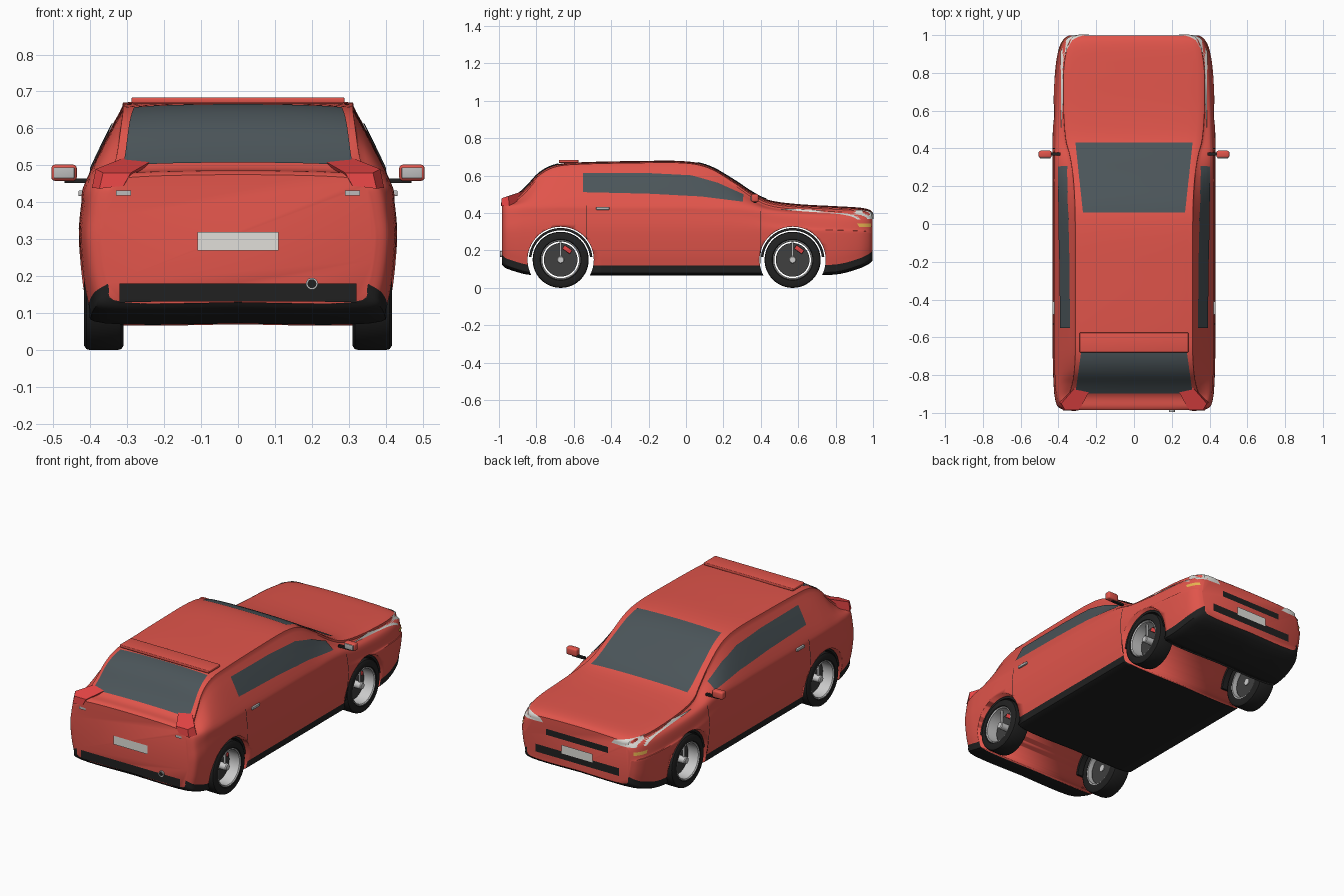
import bpy, bmesh, math
from mathutils import Vector
from mathutils.bvhtree import BVHTree

if "Cube" in bpy.data.objects:
    bpy.data.objects.remove(bpy.data.objects["Cube"])

COLS = {"red": (.75, .09, .07), "black": (.015, .015, .015), "glass": (.07, .09, .10),
        "lamp": (.8, .06, .06), "white": (.75, .74, .7), "silver": (.5, .5, .5),
        "amber": (.8, .45, .08), "dark": (.05, .05, .05), "rim": (.6, .6, .6)}
MATS = {}
for k, c in COLS.items():
    MATS[k] = bpy.data.materials.new(k)
    MATS[k].diffuse_color = (*c, 1)


def finish(name, bm, mats, angle=35, recalc=True):
    if recalc:
        bmesh.ops.recalc_face_normals(bm, faces=bm.faces)
    me = bpy.data.meshes.new(name)
    bm.to_mesh(me)
    bm.free()
    ob = bpy.data.objects.new(name, me)
    bpy.context.collection.objects.link(ob)
    for m in mats:
        me.materials.append(MATS[m])
    bpy.ops.object.select_all(action='DESELECT')
    ob.select_set(True)
    bpy.context.view_layer.objects.active = ob
    bpy.ops.object.shade_smooth_by_angle(angle=math.radians(angle))
    return ob


def box(name, lo, hi, mat, bevel=0.0):
    bm = bmesh.new()
    bmesh.ops.create_cube(bm, size=1)
    lo, hi = Vector(lo), Vector(hi)
    for v in bm.verts:
        v.co = Vector([(lo[i] + hi[i]) / 2 + v.co[i] * abs(hi[i] - lo[i]) for i in range(3)])
    if bevel:
        bmesh.ops.bevel(bm, geom=bm.edges[:], offset=bevel, segments=3, affect='EDGES', profile=.5)
    return finish(name, bm, [mat])


def lathe(name, prof, c, mat, a0=0, a1=360, n=48, s=1):
    """Closed (x, r) profile turned about an x axis through c=(y, z)."""
    bm = bmesh.new()
    full = a1 - a0 == 360
    rings = []
    for i in range(n if full else n + 1):
        a = math.radians(a0 + (a1 - a0) * i / n)
        rings.append([bm.verts.new((s * x, c[0] + r * math.cos(a), c[1] + r * math.sin(a))) for x, r in prof])
    m = len(prof)
    for i in range(n):
        A, B = rings[i], rings[(i + 1) % len(rings)]
        for j in range(m):
            bm.faces.new((A[j], A[(j + 1) % m], B[(j + 1) % m], B[j]))
    if not full:
        bm.faces.new(rings[0])
        bm.faces.new(rings[-1])
    bmesh.ops.remove_doubles(bm, verts=bm.verts, dist=1e-5)
    return finish(name, bm, [mat])


def spline(pts, sub, last=None):
    """Catmull-Rom through tuples."""
    P = [Vector(p) for p in pts]
    ext = [P[0]] + P + [Vector(last) if last else P[-1]]
    out = []
    for i in range(1, len(ext) - 2):
        a, b, c, d = ext[i - 1:i + 3]
        for k in range(sub):
            t = k / sub
            out.append(.5 * (2 * b + (c - a) * t + (2 * a - 5 * b + 4 * c - d) * t * t + (3 * b - a - 3 * c + d) * t ** 3))
    return out + [P[-1]]


# body shell: stations of (y, half width, floor, belt, roof half width, top)
ST = [(-.985, .37, .13, .42, .34, .475), (-.965, .405, .11, .43, .365, .485), (-.91, .42, .09, .44, .35, .495),
      (-.85, .425, .075, .45, .335, .545), (-.78, .428, .07, .455, .325, .618), (-.69, .43, .07, .46, .32, .66),
      (-.55, .43, .07, .46, .32, .672), (-.28, .43, .07, .46, .32, .678), (-.02, .43, .07, .46, .32, .678),
      (.12, .43, .07, .455, .322, .652), (.25, .43, .07, .45, .33, .58), (.36, .43, .07, .435, .345, .508),
      (.45, .43, .07, .41, .365, .468), (.6, .427, .07, .39, .375, .448), (.8, .418, .075, .375, .375, .437),
      (.92, .40, .105, .37, .36, .43), (.975, .375, .13, .365, .34, .42), (.998, .345, .15, .35, .31, .405)]
SUB = 5
bm = bmesh.new()
rings = []
for st in spline([Vector(s) for s in ST], SUB):
    y, w, zb, belt, rw, T = st
    half = spline([(0, zb), (.84 * w, zb), (.95 * w, zb + .05), (w, .29), (.985 * w, belt - .06),
                   (.955 * w, belt), (rw, T - .035), (rw - .04, T - .008), (0, T)], SUB, (-(rw - .04), T - .008))
    loop = half + [Vector((-p.x, p.y)) for p in reversed(half[1:-1])]
    rings.append([bm.verts.new((p.x, y, p.y)) for p in loop])
N = len(rings[0])
for A, B in zip(rings, rings[1:]):
    for j in range(N):
        f = bm.faces.new((A[j], A[(j + 1) % N], B[(j + 1) % N], B[j]))
        if j < 2 * SUB or j >= N - 2 * SUB:
            f.material_index = 1
bm.faces.new(rings[0])
bm.faces.new(rings[-1])
bmesh.ops.recalc_face_normals(bm, faces=bm.faces)
bm.normal_update()
BVH = BVHTree.FromBMesh(bm)
body = finish("body", bm, ["red", "black"])

# wheel arches cut through the body
WHEELS = {"rear": (-.67, .15), "front": (.57, .15)}
for k, c in WHEELS.items():
    cut = lathe("arch_cutter", [(-.6, 0), (-.6, .177), (.6, .177), (.6, 0)], c, "red", n=64)
    cut.hide_render = True
    mod = body.modifiers.new("arch", 'BOOLEAN')
    mod.operation, mod.object, mod.solver = 'DIFFERENCE', cut, 'EXACT'
    bpy.context.view_layer.objects.active = body
    bpy.ops.object.modifier_apply(modifier=mod.name)
    bpy.data.objects.remove(cut)


def panel(name, low, high, view, mat, off=.004, n=5, rows=8):
    """Patch between two polylines, laid on the body as seen along a view axis."""
    def dense(L):
        L = [Vector(p) for p in L]
        return [a.lerp(b, k / n) for a, b in zip(L, L[1:]) for k in range(n)] + [L[-1]]
    sign = -1 if view[0] == '-' else 1
    ax = "xyz".index(view[1])
    bm = bmesh.new()
    grid = []
    for a, b in zip(dense(low), dense(high)):
        col = []
        for r in range(rows + 1):
            p = list(a.lerp(b, r / rows))
            p.insert(ax, 2 * sign)
            d = [0, 0, 0]
            d[ax] = -sign
            hit, nor, _, _ = BVH.ray_cast(Vector(p), Vector(d))
            col.append(bm.verts.new(hit + nor * off) if hit else None)
        grid.append(col)
    for A, B in zip(grid, grid[1:]):
        for r in range(rows):
            q = (A[r], B[r], B[r + 1], A[r + 1])
            if all(q):
                bm.faces.new(q)
    return finish(name, bm, [mat])


def rect(name, u0, u1, v0, v1, view, mat, **kw):
    return panel(name, [(u0, v0), (u1, v0)], [(u0, v1), (u1, v1)], view, mat, **kw)


# glass
panel("windscreen", [(-.31, .43), (0, .43), (.31, .43)], [(-.27, .06), (0, .06), (.27, .06)], "+z", "glass", rows=16)
panel("rear_window", [(-.31, -.895), (0, -.895), (.31, -.895)], [(-.28, -.68), (0, -.68), (.28, -.68)], "+z", "glass", rows=16)
for s, side in ((-1, "left"), (1, "right")):
    v = "+x" if s > 0 else "-x"
    panel(side + "_side_window", [(-.55, .51), (-.2, .502), (.08, .487), (.2, .472), (.305, .458)],
          [(-.55, .612), (-.2, .612), (.03, .6), (.17, .56), (.305, .498)], v, "glass")
    # door details
    rect(side + "_rear_door_seam", -.532, -.528, .26, .44, v, "black", off=.002)
    rect(side + "_front_door_seam", .398, .402, .13, .41, v, "black", off=.002)
    box(side + "_door_handle", (s * .415, -.48, .417), (s * .432, -.41, .432), "silver", .003)
    # nose and tail lamps
    panel(side + "_headlight", [(s * .22, .372), (s * .385, .365)], [(s * .24, .395), (s * .385, .418)], "+y", "white")
    rect(side + "_indicator", s * .352, s * .39, .325, .343, "+y", "amber")
    rect(side + "_reflector", s * .29, s * .33, .418, .432, "-y", "silver", off=.006)
    bm = bmesh.new()
    top = [(.225, -.865, .517), (.31, -.865, .52), (.385, -.95, .49), (.365, -.985, .48), (.29, -.985, .48)]
    up = [bm.verts.new((s * x, y, z)) for x, y, z in top]
    dn = [bm.verts.new((s * x, y, z)) for x, y, z in
          [(.255, -.875, .475), (.31, -.875, .46), (.395, -.945, .44), (.375, -.988, .437), (.31, -.989, .445)]]
    bm.faces.new(up)
    bm.faces.new(dn)
    for i in range(5):
        bm.faces.new((up[i], up[(i + 1) % 5], dn[(i + 1) % 5], dn[i]))
    finish(side + "_tail_light", bm, ["lamp"], 20)
    # door mirror
    box(side + "_mirror_arm", (s * .39, .362, .453), (s * .47, .378, .465), "black")
    box(side + "_mirror_housing", (s * .436, .35, .458), (s * .505, .388, .502), "red", .01)
    box(side + "_mirror_glass", (s * .443, .346, .465), (s * .498, .352, .495), "silver", .002)
    # wheels
    for k, c in WHEELS.items():
        nm = f"{k}_{side}_"
        lathe(nm + "tyre", [(.31, .105), (.31, .138), (.316, .147), (.328, .15), (.397, .15), (.41, .147),
                            (.416, .138), (.416, .11), (.41, .105)], c, "black", s=s)
        lathe(nm + "rim", [(.312, .098), (.312, .106), (.412, .106), (.414, .103), (.41, .098)], c, "rim", s=s)
        lathe(nm + "brake_disc", [(.335, 0), (.335, .09), (.35, .09), (.35, 0)], c, "dark", s=s)
        lathe(nm + "hub", [(.33, 0), (.33, .02), (.40, .02), (.405, .016), (.405, 0)], c, "rim", n=24, s=s)
        box(nm + "spoke", (s * .38, c[0] - .005, c[1]), (s * .392, c[0] + .005, c[1] + .1), "silver")
        cal = box(nm + "caliper", (s * .345, -.025, -.012), (s * .37, .025, .012), "lamp", .003)
        cal.location = (0, c[0] + .035, c[1] + .055)
        cal.rotation_euler.x = math.radians(-35)
        lathe(nm + "arch_liner", [(.29, .157), (.29, .17), (.4, .17), (.4, .157)], c, "black", 5, 175, s=s)

# nose
rect("upper_grille", -.2, .2, .305, .34, "+y", "black")
rect("lower_grille", -.27, .27, .19, .235, "+y", "black")
rect("front_plate", -.1, .1, .225, .275, "+y", "white", off=.008)
# tail
rect("rear_plate", -.11, .11, .27, .32, "-y", "white", off=.006)
rect("rear_bumper_trim", -.32, .32, .132, .18, "-y", "black", off=.005)
lathe("exhaust_tip", [(-.02, .012), (-.02, .016), (.04, .016), (.04, .012)], (0, 0), "silver", n=24)
tip = bpy.context.object
tip.location, tip.rotation_euler.z = (.2, -.975, .18), math.pi / 2
lathe("exhaust_bore", [(-.01, 0), (-.01, .012), (.015, .012), (.015, 0)], (0, 0), "black", n=24)
bore = bpy.context.object
bore.location, bore.rotation_euler.z = (.2, -.985, .18), math.pi / 2
box("roof_spoiler", (-.288, -.68, .668), (.288, -.575, .684), "red", .004)

for m in bpy.data.materials:
    if m.users and not m.is_grease_pencil:
        m.use_nodes = True
        m.node_tree.nodes["Principled BSDF"].inputs["Base Color"].default_value = m.diffuse_color
